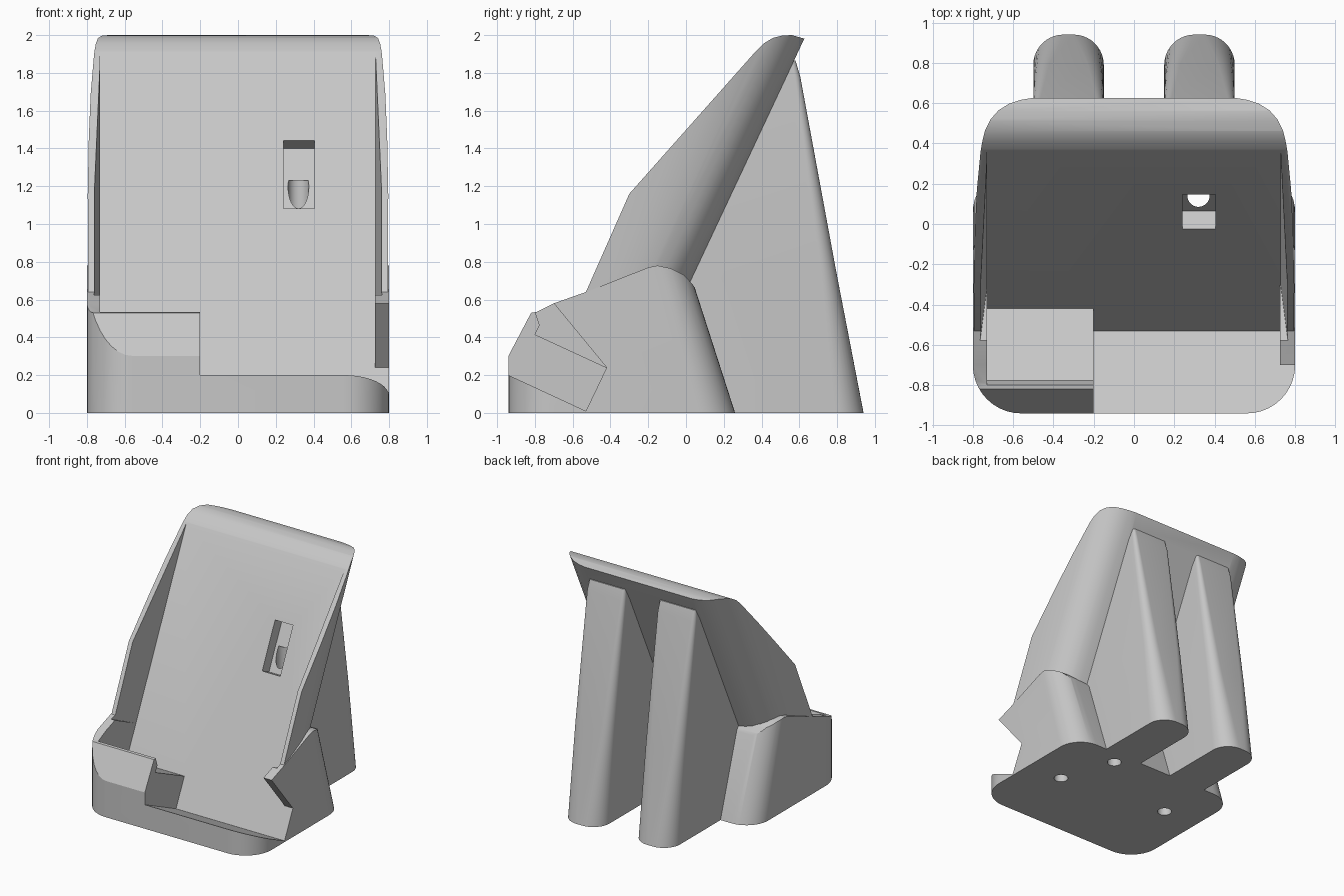
import bpy, bmesh, math
from mathutils import Vector

if "Cube" in bpy.data.objects:
    bpy.data.objects.remove(bpy.data.objects["Cube"])

grey = bpy.data.materials.new("light grey plastic")
grey.diffuse_color = (0.57, 0.57, 0.57, 1)
grey.use_nodes = True
grey.node_tree.nodes["Principled BSDF"].inputs["Base Color"].default_value = grey.diffuse_color

UP = Vector((0, 0.425, 0.905))      # direction up the tilted back
OUT = Vector((0, -0.905, 0.425))    # direction out of the tilted back


def loft(name, rings):
    """Closed solid through rings that all have the same point count."""
    bm = bmesh.new()
    vs = [[bm.verts.new(p) for p in r] for r in rings]
    n = len(vs[0])
    for a, b in zip(vs, vs[1:]):
        for i in range(n):
            j = (i + 1) % n
            bm.faces.new((a[i], a[j], b[j], b[i]))
    bm.faces.new(vs[0][::-1])
    bm.faces.new(vs[-1])
    bmesh.ops.recalc_face_normals(bm, faces=bm.faces)
    me = bpy.data.meshes.new(name)
    bm.to_mesh(me)
    bm.free()
    ob = bpy.data.objects.new(name, me)
    bpy.context.collection.objects.link(ob)
    me.materials.append(grey)
    return ob


def prism(name, pts, x0, x1):
    """Side profile of (y, z) points extruded along x."""
    return loft(name, [[(x, y, z) for y, z in pts] for x in (x0, x1)])


def cylinder(name, x, y, r, z0, z1, n=32):
    return loft(name, [[(x + r * math.cos(2 * math.pi * i / n),
                         y + r * math.sin(2 * math.pi * i / n), z)
                        for i in range(n)] for z in (z0, z1)])


def outline(x0, x1, y0, y1, r_front, r_back, z, n=10):
    """Rounded rectangle ring with separate front and back corner radii."""
    pts = []
    for cx, cy, r, a0 in ((x1 - r_back, y1 - r_back, r_back, 0),
                          (x0 + r_back, y1 - r_back, r_back, 90),
                          (x0 + r_front, y0 + r_front, r_front, 180),
                          (x1 - r_front, y0 + r_front, r_front, 270)):
        for i in range(n + 1):
            a = math.radians(a0 + 90 * i / n)
            pts.append((cx + r * math.cos(a), cy + r * math.sin(a), z))
    return pts


def boolean(ob, tool, op):
    m = ob.modifiers.new(op.lower(), 'BOOLEAN')
    m.operation, m.object, m.solver = op, tool, 'EXACT'
    dg = bpy.context.evaluated_depsgraph_get()
    me = bpy.data.meshes.new_from_object(ob.evaluated_get(dg))
    ob.modifiers.clear()
    ob.data = me
    bpy.data.objects.remove(tool)


# Base: rounded footprint leaning in at the back, trimmed to the side profile
stand = loft("device_stand", [
    outline(-0.8, 0.8, -0.94, 0.26, 0.24, 0.2, 0),
    outline(-0.8, 0.8, -0.94, -0.03, 0.24, 0.16, 0.9)])
boolean(stand, prism("base_profile", [
    (-0.94, -0.1), (-0.941, 0.3), (-0.82, 0.53), (-0.79, 0.535), (-0.7, 0.58),
    (-0.53, 0.64), (-0.2, 0.77), (-0.15, 0.78), (-0.08, 0.765), (-0.01, 0.73),
    (0.035, 0.68), (0.1, 0.58), (0.5, -0.1)], -1, 1), 'INTERSECT')

# Tilted back: cross-section with rounded rear corners, trimmed to the side profile
half = [(0.5, 0), (0.56, 0.01), (0.62, 0.03), (0.67, 0.062), (0.71, 0.102),
        (0.74, 0.15), (0.762, 0.21), (0.78, 0.29), (0.79, 0.38), (0.796, 0.5), (0.798, 1.3)]
section = half + [(-x, d) for x, d in reversed(half)]
foot = Vector((0, 0.02, 0.69))
back = loft("tilted_back", [[foot + UP * t + OUT * d + Vector((x, 0, 0)) for x, d in section]
                            for t in (-1.5, 2.5)])
boolean(back, prism("back_profile", [
    (-0.53, 0.64), (-0.3, 1.16), (0.37, 1.915), (0.41, 1.955), (0.46, 1.985),
    (0.51, 1.998), (0.56, 2.0), (0.63, 1.98), (0.72, 1.95), (0.1, 0.6),
    (-0.15, 0.3), (-0.45, 0.3)], -1, 1), 'INTERSECT')
boolean(stand, back, 'UNION')

# Two rear legs, widest and roundest at the floor
for s in (-1, 1):
    x0, x1 = sorted((s * 0.15, s * 0.5))
    leg = loft("rear_leg", [
        outline(x0, x1, -0.05, 0.94, 0.01, 0.15, 0),
        outline(x0, x1, -0.05, 0.795, 0.01, 0.08, 0.75),
        outline(x0, x1, 0.44, 0.605, 0.01, 0.03, 1.78),
        outline(x0 + 0.01, x1 - 0.01, 0.48, 0.58, 0.01, 0.02, 1.865)])
    boolean(stand, leg, 'UNION')

# Device pocket with its ledge and front lip
boolean(stand, prism("pocket_cutter", [
    (-0.42, 0.24), (-0.80, 0.415), (-0.775, 0.465), (-0.80, 0.54), (-0.9, 0.75),
    (-0.9, 2.3), (0.2, 2.0), (0.37, 1.92)], -0.73, 0.725), 'DIFFERENCE')

# Slight outward lean of the pocket's side walls
floor = Vector((0, -0.42, 0.24))
lean = []
for h, w in ((0.002, 0.728), (0.7, 0.81)):
    lean.append([floor + UP * t + OUT * h + Vector((x, 0, 0))
                 for x, t in ((-w, 0.28), (w, 0.28), (w, 1.85), (-w, 1.85))])
boolean(stand, loft("wall_lean_cutter", lean), 'DIFFERENCE')

# Open front right corner
boolean(stand, prism("corner_cutter", [
    (-0.53, 0.01), (-0.42, 0.24), (-0.70, 0.58), (-0.85, 0.76),
    (-1.5, 0.76), (-1.5, 0.46)], -0.2, 1), 'DIFFERENCE')

# Connector recess in the pocket floor
low, high = Vector((0, -0.02, 1.08)), Vector((0, 0.15, 1.44))
recess = [low + OUT * 0.1, low - OUT * 0.094, high - OUT * 0.094, high + OUT * 0.1]
boolean(stand, prism("recess_cutter", [(p.y, p.z) for p in recess], 0.24, 0.405), 'DIFFERENCE')

# Cable bore and two screw holes from below
for x, y, r, top in ((0.32, 0.14, 0.055, 1.23), (0.48, -0.32, 0.055, 0.15),
                     (-0.48, -0.2, 0.055, 0.15)):
    boolean(stand, cylinder("hole_cutter", x, y, r, -0.1, top), 'DIFFERENCE')

bpy.ops.object.select_all(action='DESELECT')
stand.select_set(True)
bpy.context.view_layer.objects.active = stand
bpy.ops.object.shade_smooth_by_angle(angle=math.radians(25))
